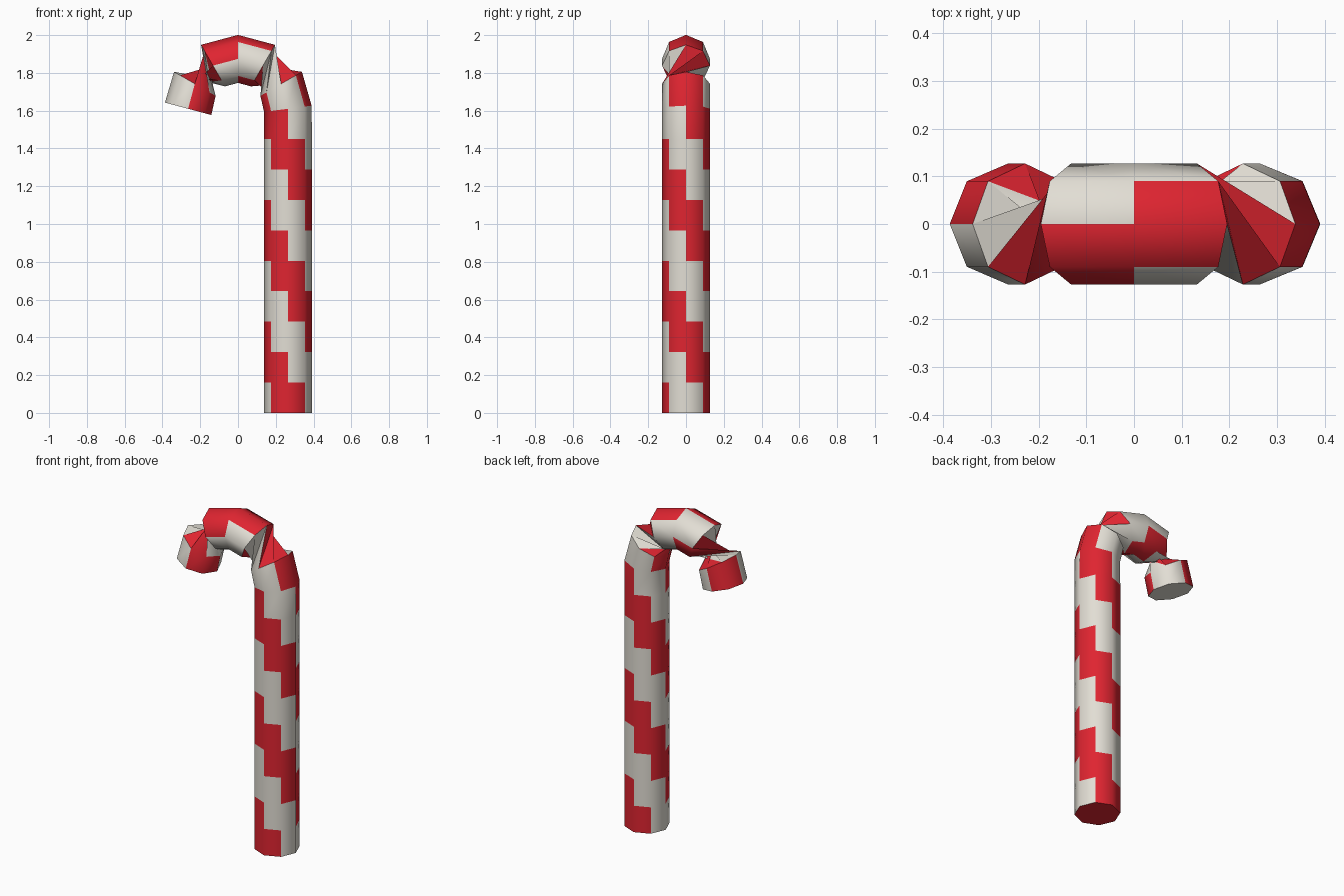
import bpy
import bmesh
from math import sin, cos, radians
from mathutils import Vector

# Remove the default cube only
cube = bpy.data.objects.get("Cube")
if cube:
    bpy.data.objects.remove(cube, do_unlink=True)

SIDES = 8
ROWS = 10          # striped rows on the straight shaft
RADIUS = 0.127     # stick thickness
BEND = 0.264       # radius of the hook
SHAFT = 1.61       # shaft height, also height of the hook centre


def make_material(name, color):
    mat = bpy.data.materials.new(name)
    mat.use_nodes = True
    mat.diffuse_color = color
    mat.node_tree.nodes["Principled BSDF"].inputs["Base Color"].default_value = color
    return mat


white = make_material("sugar_white", (0.76, 0.73, 0.66, 1))
red = make_material("stripe_red", (0.74, 0.018, 0.03, 1))

bm = bmesh.new()


def add_ring(center, tilt, spin):
    """Octagon facing along the stick; spin turns it about the stick's axis."""
    outward = Vector((cos(radians(tilt)), 0, sin(radians(tilt))))
    side = Vector((0, 1, 0))
    ring = []
    for i in range(SIDES):
        a = radians(180 + i * 360 / SIDES + spin)
        ring.append(bm.verts.new(center + RADIUS * (cos(a) * outward + sin(a) * side)))
    return ring


# Shaft rings, the last one leaning halfway into the bend
rings = [add_ring(Vector((BEND, 0, SHAFT * k / ROWS)), 7.5 if k == ROWS else 0, 0)
         for k in range(ROWS + 1)]

# Hook rings, wrung by a quarter turn and later by a half turn
for angle in range(30, 181, 30):
    spin = 0 if angle < 60 else 90 if angle < 150 else 270
    center = Vector((BEND * cos(radians(angle)), 0, SHAFT + BEND * sin(radians(angle))))
    rings.append(add_ring(center, min(angle, 165), spin))

# Walls between the rings, with stepped spiral stripes
wrung_rows = (ROWS + 1, ROWS + 4)
for k, (low, high) in enumerate(zip(rings, rings[1:])):
    for i in range(SIDES):
        j = (i + 1) % SIDES
        if k in wrung_rows:
            loops = [(low[i], low[j], high[j]), (low[i], high[j], high[i])]
        else:
            loops = [(low[i], low[j], high[j], high[i])]
        for loop in loops:
            face = bm.faces.new(loop)
            face.material_index = 1 if (i + k) % 4 in (1, 2) else 0

# End caps
bm.faces.new(rings[0][::-1]).material_index = 1
bm.faces.new(rings[-1]).material_index = 0

mesh = bpy.data.meshes.new("striped_cane")
bm.to_mesh(mesh)
bm.free()
mesh.materials.append(white)
mesh.materials.append(red)
cane = bpy.data.objects.new("striped_cane", mesh)
bpy.context.collection.objects.link(cane)

# Smooth sides, sharp caps and creases
bpy.ops.object.select_all(action='DESELECT')
cane.select_set(True)
bpy.context.view_layer.objects.active = cane
bpy.ops.object.shade_smooth_by_angle(angle=radians(50))
